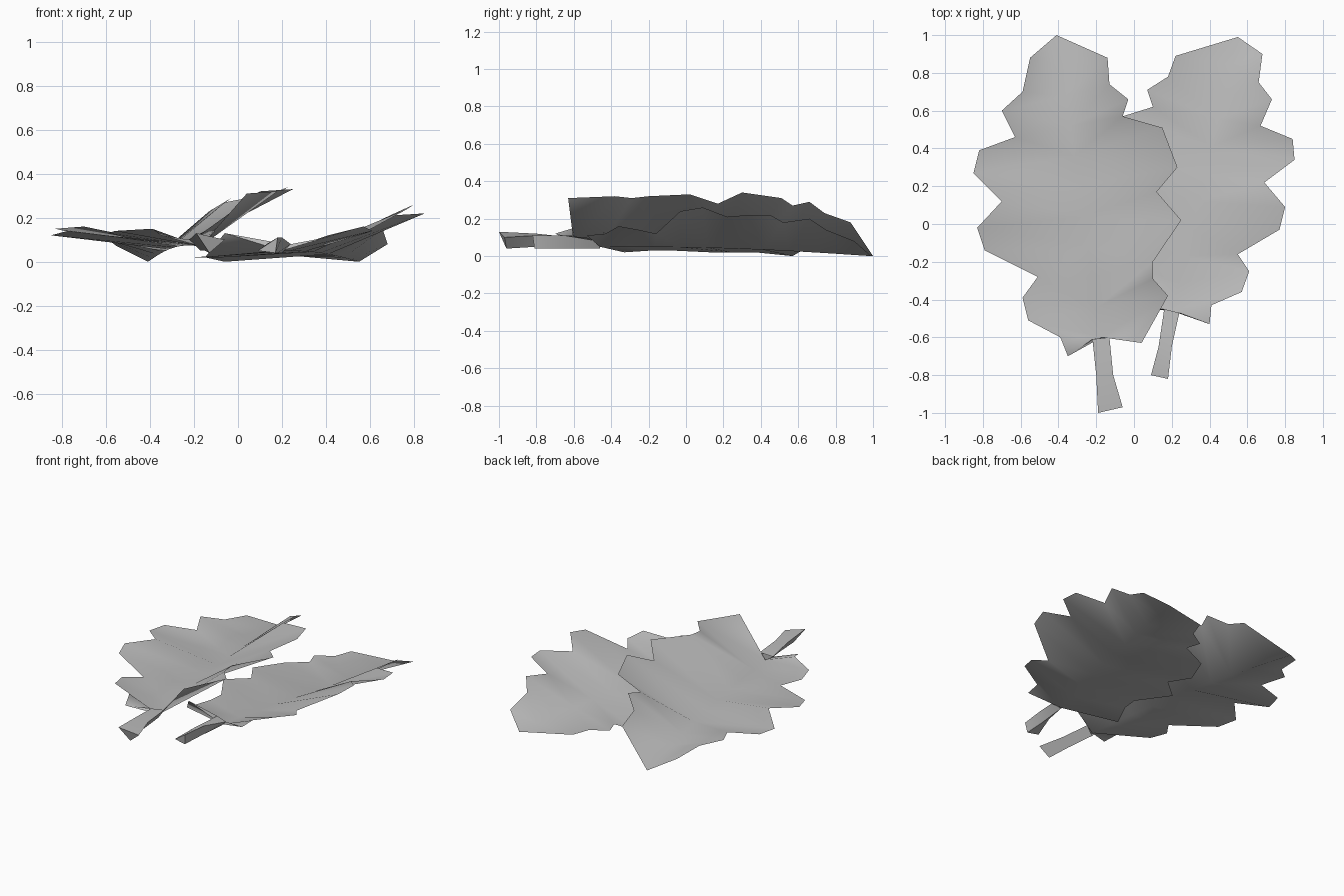
import bpy, bmesh, math
from mathutils import Vector

cube = bpy.data.objects.get("Cube")
if cube:
    bpy.data.objects.remove(cube, do_unlink=True)

# One flat grey for everything
grey = bpy.data.materials.new("leaf_grey")
grey.use_nodes = True
tone = (0.5, 0.5, 0.5, 1.0)
grey.diffuse_color = tone
for node in grey.node_tree.nodes:
    if node.type == "BSDF_PRINCIPLED":
        node.inputs["Base Color"].default_value = tone


def hundredths(points):
    """Turn points written in hundredths of a unit into vectors."""
    return [Vector(point) / 100 for point in points]


def finish(name, bm):
    """Store the bmesh as a smoothly shaded object."""
    mesh = bpy.data.meshes.new(name)
    bm.to_mesh(mesh)
    bm.free()
    obj = bpy.data.objects.new(name, mesh)
    bpy.context.collection.objects.link(obj)
    mesh.materials.append(grey)
    bpy.ops.object.select_all(action="DESELECT")
    bpy.context.view_layer.objects.active = obj
    obj.select_set(True)
    bpy.ops.object.shade_smooth_by_angle(angle=math.radians(60))


def add_wing(bm, spine, rim_points):
    """Fill one half of the blade between the midrib and its toothed rim."""
    last = len(spine) - 1
    base, tip = spine[0].co, spine[last].co
    axis = tip - base
    rim = [bm.verts.new(p) for p in rim_points] + [spine[last]]
    k = 0
    for a, b in zip(rim, rim[1:]):
        target = last
        if b is not spine[last]:
            along = (b.co - base).dot(axis) / axis.length_squared
            target = min(max(k, round((along - 0.08) * last)), last - 1)
        while k < target:
            bm.faces.new((spine[k], a, spine[k + 1]))
            k += 1
        if k < last:
            bm.faces.new((a, b, spine[k]))


def make_leaf(name, base, tip, sag, left_rim, right_rim, segments=10):
    """Thin single-sheet leaf folded along a gently bowed midrib."""
    bm = bmesh.new()
    start, end = hundredths([base, tip])
    spine = []
    for i in range(segments + 1):
        t = i / segments
        point = start.lerp(end, t)
        point.z += sag * math.sin(math.pi * t)
        spine.append(bm.verts.new(point))
    add_wing(bm, spine, hundredths(left_rim))
    add_wing(bm, spine, hundredths(right_rim))
    bm.normal_update()
    for face in bm.faces:
        if face.normal.z < 0:
            face.normal_flip()
    finish(name, bm)


def make_stem(name, rings):
    """Three-sided stalk lofted through a few triangular sections."""
    bm = bmesh.new()
    loops = [[bm.verts.new(p) for p in hundredths(ring)] for ring in rings]
    for lower, upper in zip(loops, loops[1:]):
        for i in range(len(lower)):
            j = (i + 1) % len(lower)
            bm.faces.new((lower[i], lower[j], upper[j], upper[i]))
    bm.faces.new(loops[-1])
    bmesh.ops.recalc_face_normals(bm, faces=bm.faces)
    finish(name, bm)


# Upper leaf, its near wing lifted steeply
make_leaf(
    "upper_leaf", (-17, -60, 7), (-41, 100, 0), 0.03,
    [(-22, -61, 10), (-35, -70, 12), (-39, -60, 15), (-56, -51, 14),
     (-59, -39, 13), (-51, -28, 11), (-79, -14, 14), (-83, -2, 15),
     (-70, 12, 16), (-85, 27, 12), (-82, 39, 12), (-63, 46, 11),
     (-70, 60, 13), (-59, 70, 10), (-55, 88, 7)],
    [(-13, -60, 11), (4, -63, 31), (18, -38, 32), (10, -29, 31),
     (10, -20, 32), (25, 2, 33), (12, 17, 28), (23, 30, 34),
     (15, 51, 31), (-6, 57, 27), (-3, 66, 29), (-13, 74, 23),
     (-14, 88, 18)])

# Lower leaf, mirrored in outline, its far wing lifted gently
make_leaf(
    "lower_leaf", (20, -46, 5), (55, 99, 0), 0.015,
    [(24, -47, 8), (40, -53, 11), (41, -43, 12), (57, -36, 16),
     (61, -25, 14), (55, -16, 12), (77, -3, 24), (80, 9, 26),
     (69, 22, 21), (85, 34, 22), (84, 45, 22), (67, 52, 18),
     (73, 66, 20), (66, 75, 14), (68, 90, 8)],
    [(16, -45, 9), (-6, -44, 13), (-15, -33, 2), (-8, -18, 3),
     (-7, -8, 3), (-20, 13, 2), (-7, 24, 2), (-15, 37, 2),
     (-6, 57, 0), (10, 62, 3), (7, 71, 3), (18, 78, 3),
     (22, 89, 3)])

# Stalks
make_stem("upper_stem", [
    [(-22, -61, 10), (-13, -60, 11), (-17, -60, 5)],
    [(-20, -80, 12), (-11, -80, 11), (-15, -80, 5)],
    [(-19, -100, 13), (-6, -97, 10), (-13, -96, 4)]])
make_stem("lower_stem", [
    [(16, -45, 9), (24, -47, 8), (20, -46, 4)],
    [(13, -65, 8), (20, -65, 11), (18, -65, 4)],
    [(9, -80, 5), (18, -82, 11), (17, -81, 4)]])
